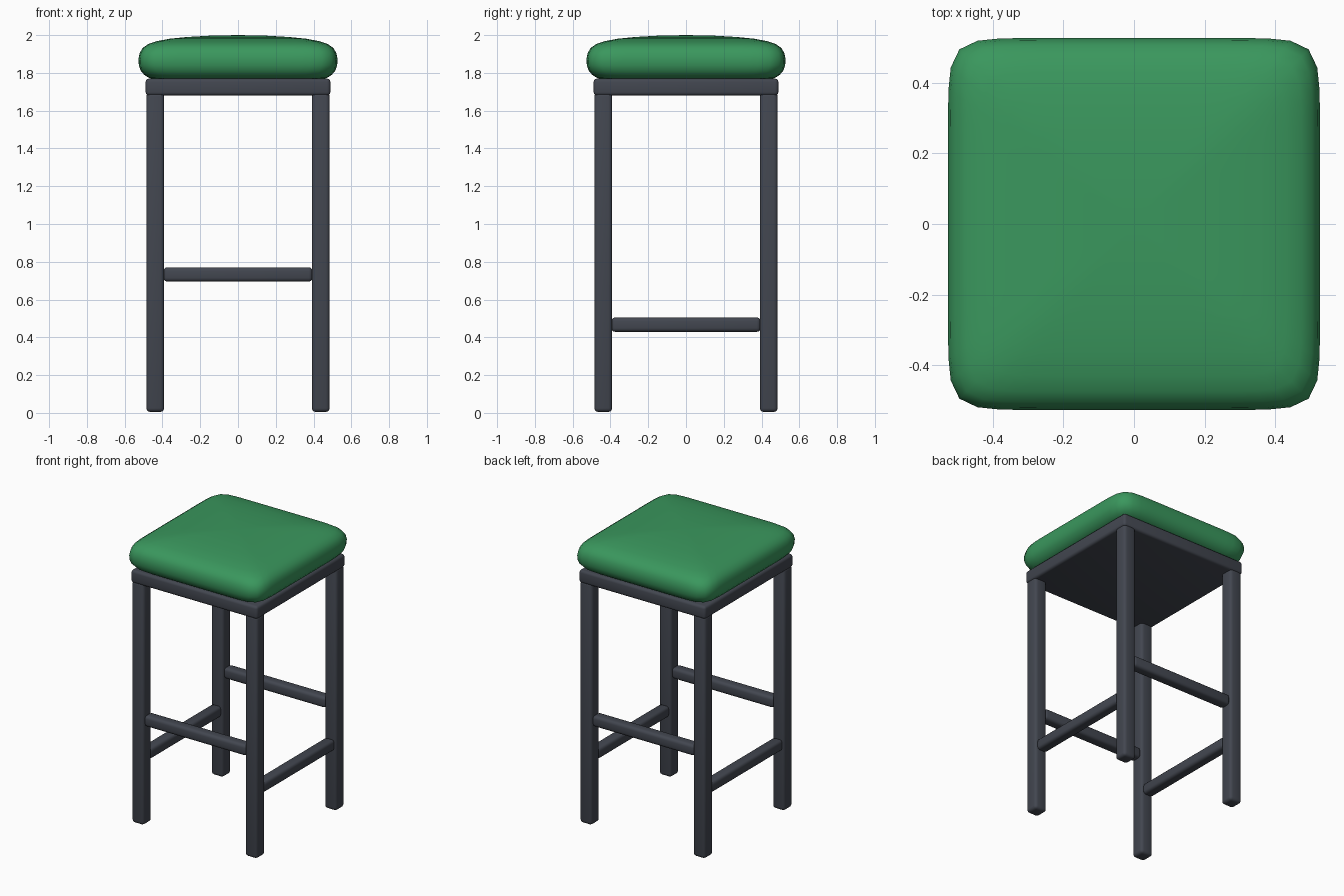
import bpy, bmesh, math

if "Cube" in bpy.data.objects:
    bpy.data.objects.remove(bpy.data.objects["Cube"], do_unlink=True)


def material(name, rgb):
    mat = bpy.data.materials.new(name)
    mat.use_nodes = True
    color = (*rgb, 1)
    mat.diffuse_color = color
    mat.node_tree.nodes["Principled BSDF"].inputs["Base Color"].default_value = color
    return mat


green = material("green upholstery", (0.042, 0.31, 0.11))
metal = material("dark grey metal", (0.055, 0.062, 0.08))


def finish(name, bm, mat, angle):
    mesh = bpy.data.meshes.new(name)
    bmesh.ops.recalc_face_normals(bm, faces=bm.faces[:])
    bm.to_mesh(mesh)
    bm.free()
    mesh.materials.append(mat)
    obj = bpy.data.objects.new(name, mesh)
    bpy.context.collection.objects.link(obj)
    bpy.ops.object.select_all(action="DESELECT")
    obj.select_set(True)
    bpy.context.view_layer.objects.active = obj
    bpy.ops.object.shade_smooth_by_angle(angle=math.radians(angle))
    return obj


def rounded_box(name, center, size, bevel):
    bm = bmesh.new()
    bmesh.ops.create_cube(bm, size=1)
    for v in bm.verts:
        v.co = [c + s * p for c, s, p in zip(center, size, v.co)]
    bmesh.ops.bevel(bm, geom=bm.edges[:], offset=bevel, segments=3,
                    profile=0.5, affect="EDGES", clamp_overlap=True)
    return finish(name, bm, metal, 40)


# Legs and the frame under the seat
LEG = 0.438
for side, sx in (("left", 1), ("right", -1)):
    for end, sy in (("front", -1), ("back", 1)):
        rounded_box(f"{end}_{side}_leg", (sx * LEG, sy * LEG, 0.85),
                    (0.094, 0.094, 1.69), 0.02).location.z = 0.005 - 0.01 + 0.005
rounded_box("seat_frame", (0, 0, 1.725), (0.978, 0.978, 0.09), 0.018)

# Footrests: high at front and back, low at the sides
for name, s in (("front", -1), ("back", 1)):
    rounded_box(f"{name}_footrest", (0, s * LEG, 0.733), (0.79, 0.076, 0.076), 0.02)
for name, s in (("left", 1), ("right", -1)):
    rounded_box(f"{name}_footrest", (s * LEG, 0, 0.467), (0.076, 0.79, 0.076), 0.02)

# Seat cushion: rounded-square rings lofted from the bottom to the crown
PROFILE = [(0.44, 1.766), (0.47, 1.773), (0.496, 1.789), (0.515, 1.812),
           (0.525, 1.84), (0.527, 1.873), (0.521, 1.905), (0.505, 1.932),
           (0.475, 1.953), (0.43, 1.968), (0.36, 1.981), (0.27, 1.99),
           (0.15, 1.997)]
SIDES, POWER = 80, 11
bm = bmesh.new()
rings = []
for half, z in PROFILE:
    ring = []
    for i in range(SIDES):
        a = math.tau * i / SIDES
        c, s = math.cos(a), math.sin(a)
        r = half * (abs(c) ** POWER + abs(s) ** POWER) ** (-1 / POWER)
        ring.append(bm.verts.new((r * c, r * s, z)))
    rings.append(ring)
crown = bm.verts.new((0, 0, 2))
for i in range(SIDES):
    j = (i + 1) % SIDES
    for low, high in zip(rings, rings[1:]):
        bm.faces.new((low[i], low[j], high[j], high[i]))
    bm.faces.new((rings[-1][i], rings[-1][j], crown))
bm.faces.new(rings[0][::-1])
finish("seat_cushion", bm, green, 50)
